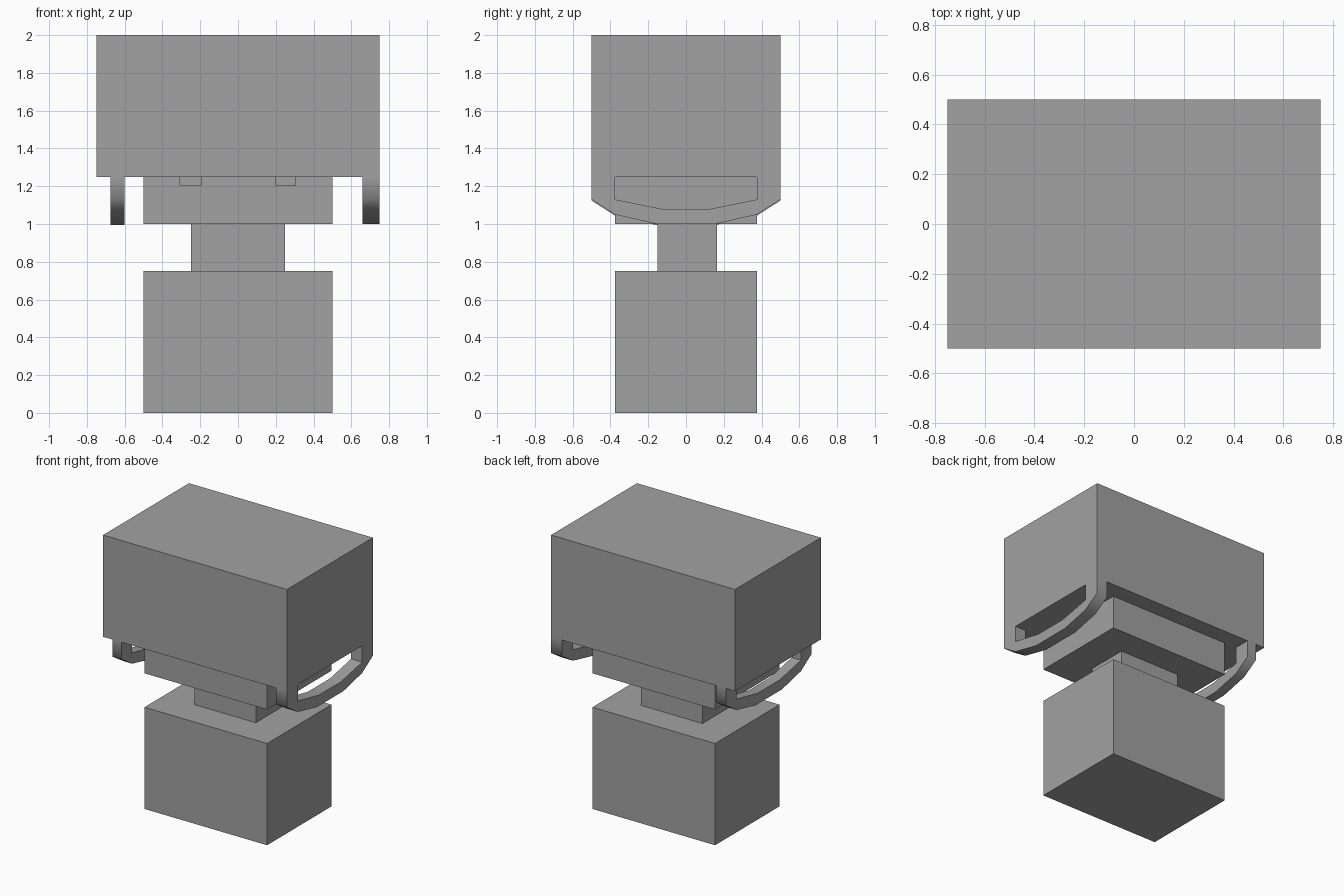
import bpy
import bmesh
from math import radians

cube = bpy.data.objects.get("Cube")
if cube:
    bpy.data.objects.remove(cube, do_unlink=True)

# Single flat colour
grey = bpy.data.materials.new("mid_grey")
grey.use_nodes = True
colour = (0.36, 0.36, 0.36, 1)
grey.diffuse_color = colour
grey.node_tree.nodes["Principled BSDF"].inputs["Base Color"].default_value = colour


def finish(name, bm):
    bmesh.ops.recalc_face_normals(bm, faces=bm.faces)
    mesh = bpy.data.meshes.new(name)
    bm.to_mesh(mesh)
    bm.free()
    mesh.materials.append(grey)
    obj = bpy.data.objects.new(name, mesh)
    bpy.context.collection.objects.link(obj)
    return obj


def box(name, x, y, z):
    """Box from (min, max) ranges on each axis."""
    bm = bmesh.new()
    bmesh.ops.create_cube(bm, size=1)
    for v in bm.verts:
        v.co = [r[0] if c < 0 else r[1] for c, r in zip(v.co, (x, y, z))]
    return finish(name, bm)


def side_loop(name, x0, x1, drop=0):
    """Bent strap hanging below the head, extruded along x."""
    outer = [(0.5, 1.25), (0.5, 1.13), (0.375, 1.05), (0.155, 1.0)]
    inner = [(0.375, 1.25), (0.375, 1.13), (0.13, 1.08)]
    outer += [(-y, z) for y, z in reversed(outer)]
    inner += [(-y, z) for y, z in reversed(inner)]
    bm = bmesh.new()
    verts = [bm.verts.new((x0, y, z - (drop if z < 1.2 else 0)))
             for y, z in outer + inner[::-1]]
    face = bm.faces.new(verts)
    result = bmesh.ops.extrude_face_region(bm, geom=[face])
    moved = [g for g in result["geom"] if isinstance(g, bmesh.types.BMVert)]
    bmesh.ops.translate(bm, verts=moved, vec=(x1 - x0, 0, 0))
    obj = finish(name, bm)
    bpy.ops.object.select_all(action="DESELECT")
    obj.select_set(True)
    bpy.context.view_layer.objects.active = obj
    bpy.ops.object.shade_smooth_by_angle(angle=radians(60))


# Stacked blocks
box("body", (-0.5, 0.5), (-0.375, 0.375), (0, 0.75))
box("neck", (-0.25, 0.25), (-0.15, 0.165), (0.75, 1.0))
box("collar", (-0.5, 0.5), (-0.375, 0.375), (1.0, 1.25))
box("head", (-0.75, 0.75), (-0.5, 0.5), (1.25, 2.0))

# Straps under both sides of the head
side_loop("left_loop", 0.66, 0.75)
side_loop("right_loop", -0.675, -0.6, drop=0.006)

# Small tabs on the collar front
box("left_tab", (0.195, 0.308), (-0.385, -0.375), (1.205, 1.25))
box("right_tab", (-0.31, -0.19), (-0.385, -0.375), (1.205, 1.25))
